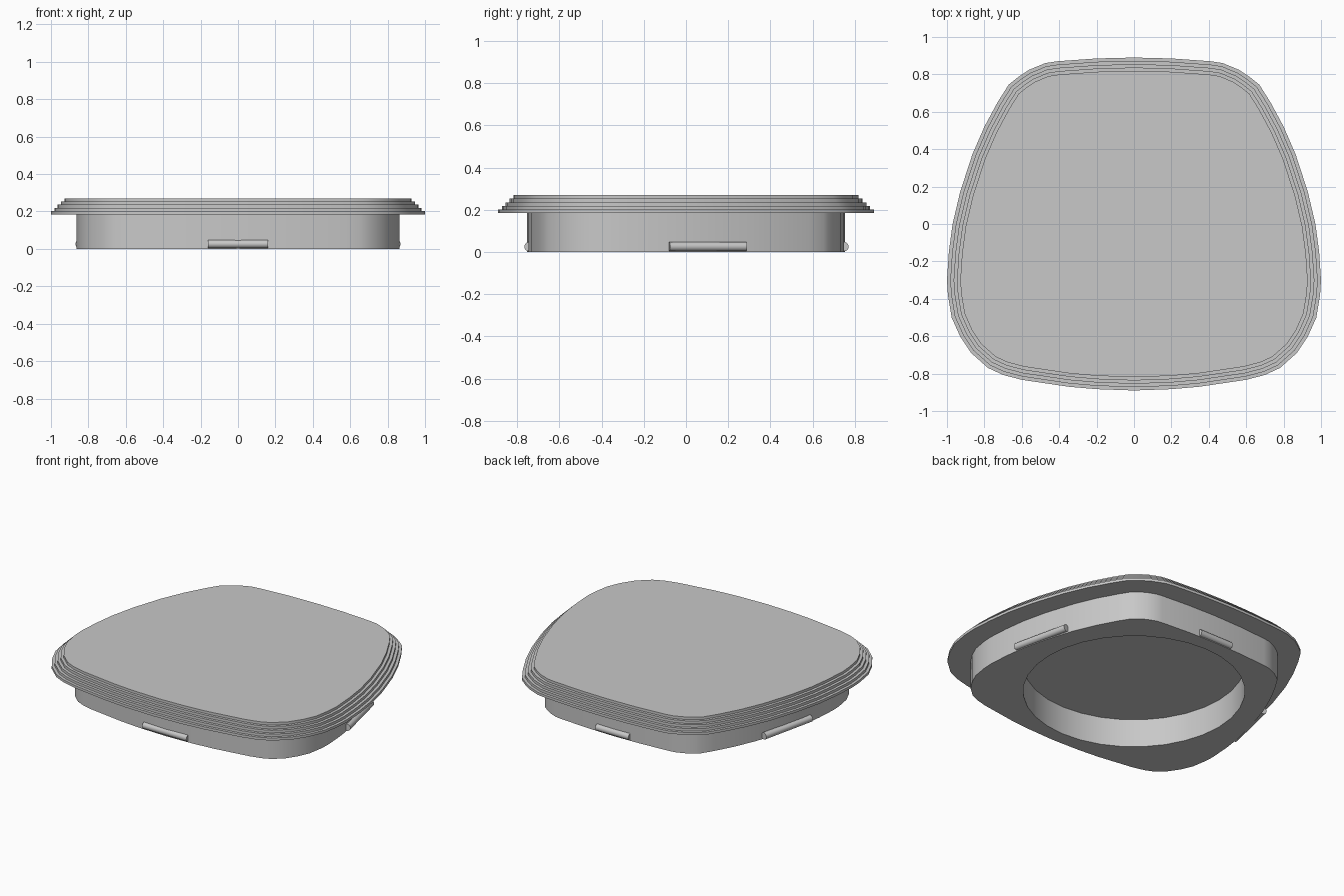
import bpy, bmesh, math
from mathutils import Vector, Matrix

cube = bpy.data.objects.get("Cube")
if cube:
    bpy.data.objects.remove(cube, do_unlink=True)

grey = bpy.data.materials.new("plain_grey")
grey.use_nodes = True
colour = (0.58, 0.58, 0.58, 1)
grey.diffuse_color = colour
grey.node_tree.nodes["Principled BSDF"].inputs["Base Color"].default_value = colour

RIM_Z, TOP_Z, STEPS = 0.185, 0.27, 5
WALL_INSET, HOLE_R = 0.137, 0.66

# Half of the rounded outline, back to front
half = [(0, .89), (.2, .885), (.41, .87), (.475, .86), (.56, .825), (.62, .785),
        (.67, .745), (.73, .65), (.8, .52), (.865, .37), (.93, .17), (.97, 0),
        (.99, -.15), (1, -.3), (.995, -.38), (.975, -.5), (.93, -.6), (.87, -.69),
        (.78, -.77), (.7, -.807), (.6, -.833), (.35, -.87), (.2, -.883), (0, -.89)]
outline = [Vector(p) for p in half + [(-x, y) for x, y in half[-2:0:-1]]]


def inset(points, d):
    """Move every edge of a clockwise outline inwards by d."""
    result = []
    for i, p in enumerate(points):
        a = (p - points[i - 1]).normalized()
        b = (points[(i + 1) % len(points)] - p).normalized()
        na, nb = Vector((a.y, -a.x)), Vector((b.y, -b.x))
        result.append(p + (na + nb) * d / (1 + na.dot(nb)))
    return result


def add_loop(bm, points, z):
    return [bm.verts.new((p.x, p.y, z)) for p in points]


def skin(bm, a, b):
    for i in range(len(a)):
        bm.faces.new((a[i - 1], a[i], b[i], b[i - 1]))


def finish(bm, name):
    bmesh.ops.recalc_face_normals(bm, faces=bm.faces[:])
    mesh = bpy.data.meshes.new(name)
    bm.to_mesh(mesh)
    bm.free()
    mesh.materials.append(grey)
    ob = bpy.data.objects.new(name, mesh)
    bpy.context.collection.objects.link(ob)
    bpy.ops.object.select_all(action='DESELECT')
    ob.select_set(True)
    bpy.context.view_layer.objects.active = ob
    bpy.ops.object.shade_smooth_by_angle(angle=math.radians(30))
    return ob


# Stepped lid
bm = bmesh.new()
loops = []
rise = (TOP_Z - RIM_Z) / STEPS
for i in range(STEPS):
    ring = inset(outline, 0.0178 * i)
    for k in (0, 1):
        loops.append(add_loop(bm, ring, RIM_Z + (i + k) * rise))
for a, b in zip(loops, loops[1:]):
    skin(bm, a, b)
bm.faces.new(loops[0])
bm.faces.new(loops[-1])
finish(bm, "stepped_lid")

# Base wall with a round recess underneath
bm = bmesh.new()
circle = [Vector((math.sin(t), math.cos(t))) * HOLE_R
          for t in (math.tau * i / 32 for i in range(32))]
wall = inset(outline, WALL_INSET)
rims = []
for ring in (wall, circle):
    low, high = add_loop(bm, ring, 0), add_loop(bm, ring, RIM_Z)
    skin(bm, low, high)
    rims += [bm.edges.get((low[i - 1], low[i])) for i in range(len(low))]
bmesh.ops.triangle_fill(bm, edges=rims, use_beauty=True, normal=(0, 0, -1))
# Outside faces outwards, recess faces inwards, underside down
finish(bm, "base_wall")


# Round clip bars lying along the wall
def clip(name, start, end, radius=0.022, z=0.026):
    a, b = Vector((*start, z)), Vector((*end, z))
    turn = (b - a).to_track_quat('Z', 'Y').to_matrix().to_4x4()
    bm = bmesh.new()
    bmesh.ops.create_cone(bm, cap_ends=True, segments=20, radius1=radius, radius2=radius,
                          depth=(b - a).length,
                          matrix=Matrix.Translation((a + b) / 2) @ turn)
    finish(bm, name)


clip("front_clip", (-.16, -.744), (.16, -.744))
clip("back_clip", (-.12, .749), (.12, .749))
for side, name in ((1, "left_clip"), (-1, "right_clip")):
    clip(name, (side * .848, -.08), (side * .765, .285))
